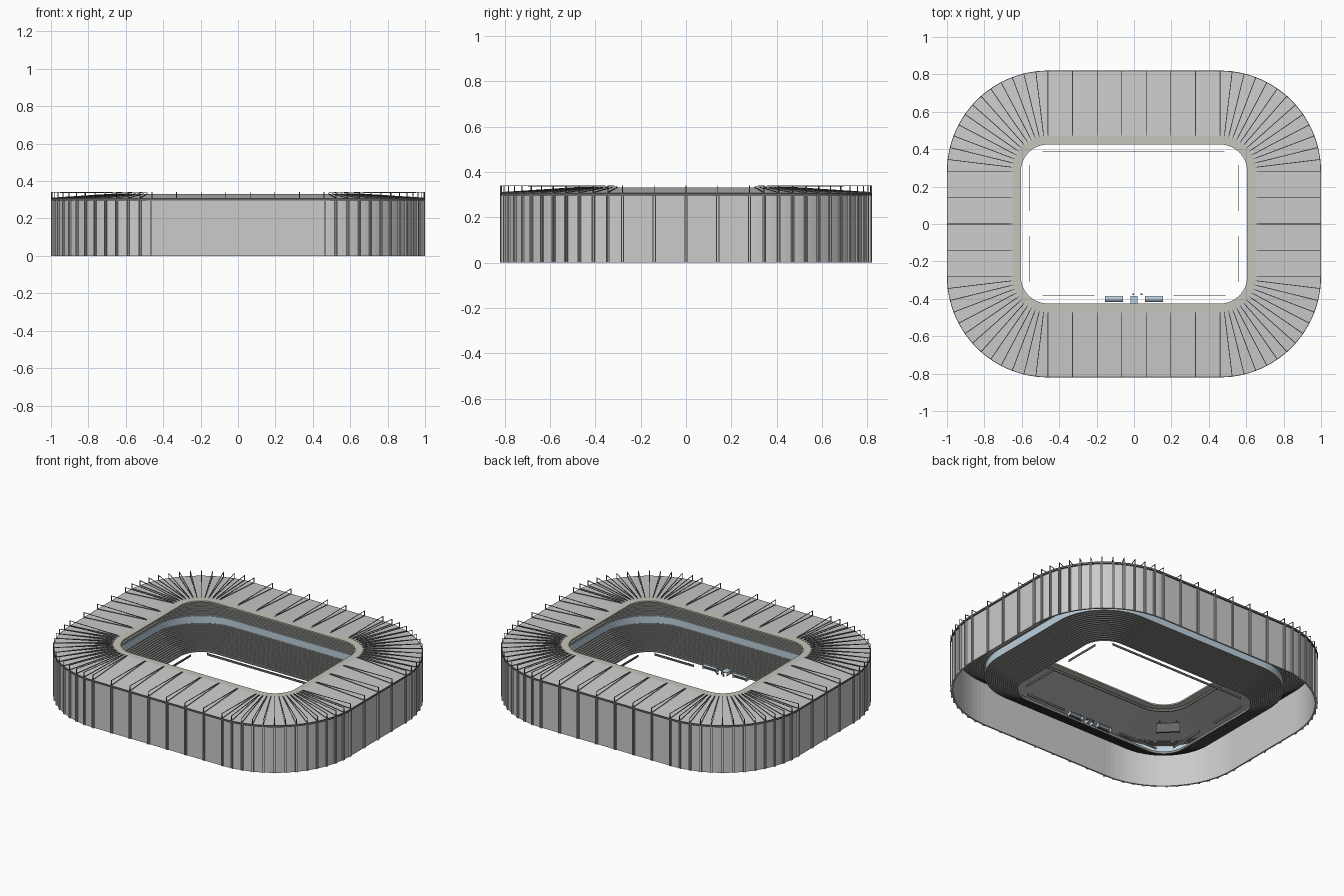
import bpy, bmesh, math
from mathutils import Vector

if "Cube" in bpy.data.objects:
    bpy.data.objects.remove(bpy.data.objects["Cube"])

CX, CY = 0.46, 0.28          # corner arc centres; everything is offset by r from them


def colour(name, rgb):
    m = bpy.data.materials.new(name)
    m.diffuse_color = (*rgb, 1)
    m.use_nodes = True
    m.node_tree.nodes["Principled BSDF"].inputs["Base Color"].default_value = m.diffuse_color
    return m


GLASS = colour("glass_blue", (0.50, 0.63, 0.72))
DARK = colour("dark_grey", (0.13, 0.13, 0.13))
SEAT = colour("seat_grey", (0.30, 0.30, 0.29))
LIP = colour("roof_lip_grey", (0.56, 0.56, 0.50))


def stations(arc, nx, ny):
    """Base points and outward normals around the rounded rectangle."""
    out = []
    corners = [(CX, CY), (-CX, CY), (-CX, -CY), (CX, -CY)]
    for k, (x, y) in enumerate(corners):
        for i in range(arc + 1):
            a = math.pi / 2 * (k + i / arc)
            out.append((Vector((x, y, 0)), Vector((math.cos(a), math.sin(a), 0))))
        # divisions of the following straight side
        a = math.pi / 2 * (k + 1)
        n = Vector((math.cos(a), math.sin(a), 0))
        p, q = Vector((x, y, 0)), Vector((*corners[(k + 1) % 4], 0))
        div = nx if k % 2 == 0 else ny
        out += [(p.lerp(q, i / div), n) for i in range(1, div)]
    return out


def finish(name, bm, mat=None):
    bmesh.ops.recalc_face_normals(bm, faces=bm.faces)
    me = bpy.data.meshes.new(name)
    bm.to_mesh(me)
    bm.free()
    ob = bpy.data.objects.new(name, me)
    bpy.context.collection.objects.link(ob)
    if mat:
        me.materials.append(mat)
    return ob


def ring(name, profile, mat=None):
    """Sweep a closed (r, z) profile around the stadium."""
    bm = bmesh.new()
    loops = [[bm.verts.new(c + n * r + Vector((0, 0, z))) for r, z in profile]
             for c, n in stations(26, 7, 4)]
    m = len(profile)
    for i, a in enumerate(loops):
        b = loops[(i + 1) % len(loops)]
        for j in range(m):
            k = (j + 1) % m
            bm.faces.new((a[j], b[j], b[k], a[k]))
    return finish(name, bm, mat)


def prism(bm, c, n, poly, w):
    """Extrude an (r, z) polygon sideways, centred on a station."""
    t = Vector((-n.y, n.x, 0)) * (w / 2)
    a, b = [[bm.verts.new(c + n * r + Vector((0, 0, z)) + t * s) for r, z in poly]
            for s in (-1, 1)]
    bm.faces.new(a)
    bm.faces.new(b[::-1])
    for i in range(len(poly)):
        j = (i + 1) % len(poly)
        bm.faces.new((a[i], a[j], b[j], b[i]))


def box(bm, x0, x1, y0, y1, z0, z1):
    prism(bm, Vector(((x0 + x1) / 2, 0, 0)), Vector((0, 1, 0)),
          [(y0, z0), (y1, z0), (y1, z1), (y0, z1)], x1 - x0)


def rect(r0, r1, z0, z1):
    return [(r0, z0), (r1, z0), (r1, z1), (r0, z1)]


def tier(r0, z0, r1, z1, rows, thick=0.008):
    """Stepped seating profile with a parallel stepped underside."""
    top, dr, dz = [(r0, z0)], (r1 - r0) / rows, (z1 - z0) / rows
    for i in range(rows):
        top += [(r0 + dr * i, z0 + dz * (i + 1)), (r0 + dr * (i + 1), z0 + dz * (i + 1))]
    return top + [(r + 0.003, z - thick) for r, z in reversed(top)]


# outer shell and roof
ring("outer_wall", rect(0.522, 0.532, 0.0, 0.302))
ring("eave_rim", rect(0.518, 0.54, 0.296, 0.308), DARK)
ring("roof_deck", [(0.536, 0.308), (0.19, 0.331), (0.19, 0.324), (0.52, 0.298)])
ring("roof_lip", [(0.19, 0.331), (0.145, 0.331), (0.145, 0.322), (0.19, 0.322)], LIP)
ring("roof_inner_fascia", rect(0.186, 0.19, 0.305, 0.324), DARK)

# seating bowl
ring("lower_stand", tier(0.145, 0.008, 0.335, 0.105, 16), SEAT)
ring("suite_glass_band", rect(0.325, 0.335, 0.105, 0.15), GLASS)
ring("upper_stand", tier(0.33, 0.15, 0.518, 0.285, 14), SEAT)

# facade ribs and roof trusses share the same stations
ribs, trusses = bmesh.new(), bmesh.new()
for c, n in stations(13, 7, 4):
    t = Vector((-n.y, n.x, 0))
    for s in (-0.005, 0.005):
        prism(ribs, c + t * s, n, rect(0.53, 0.54, 0.0, 0.298), 0.004)
    prism(trusses, c, n, rect(0.536, 0.54, 0.305, 0.341), 0.004)
    prism(trusses, c, n, [(0.54, 0.338), (0.54, 0.341), (0.2, 0.338), (0.2, 0.335)], 0.003)
    prism(trusses, c, n, [(0.54, 0.307), (0.54, 0.311), (0.19, 0.334), (0.19, 0.33)], 0.004)
finish("facade_ribs", ribs)
finish("roof_trusses", trusses, DARK)

# boards around the pitch
bm = bmesh.new()
box(bm, -0.49, 0.485, 0.384, 0.387, 0, 0.014)
for s in (-1, 1):
    box(bm, min(s * 0.21, s * 0.49), max(s * 0.21, s * 0.49), -0.383, -0.38, 0, 0.014)
    for y in (-0.31, 0.07):
        box(bm, s * 0.557 - 0.0015, s * 0.557 + 0.0015, y, y + 0.245, 0, 0.014)
finish("pitch_boards", bm, DARK)

# dugouts: curved shelter, bench and glass ends
shelter, bench = bmesh.new(), bmesh.new()
arc = [(math.cos(a), math.sin(a)) for a in [math.pi * (1 - i / 10) for i in range(8)]]
poly = [(-0.398 + 0.02 * x, 0.006 + 0.02 * z) for x, z in arc]
poly += [(-0.398 + 0.018 * x, 0.006 + 0.018 * z) for x, z in reversed(arc)]
side = [(-0.398 + 0.02 * x, 0.006 + 0.02 * z) for x, z in arc] + [(-0.387, 0), (-0.418, 0)]
for x in (-0.107, 0.107):
    prism(shelter, Vector((x, 0, 0)), Vector((0, 1, 0)), poly, 0.094)
    for e in (-0.047, 0.047):
        prism(shelter, Vector((x + e, 0, 0)), Vector((0, 1, 0)), side, 0.002)
    box(bench, x - 0.044, x + 0.044, -0.412, -0.4, 0, 0.008)
finish("dugout_shelters", shelter, GLASS)
finish("dugout_benches", bench, DARK)

# players' tunnel between the dugouts
bm = bmesh.new()
box(bm, -0.02, 0.02, -0.43, -0.385, 0.02, 0.023)
for x in (-0.02, 0.018):
    box(bm, x, x + 0.002, -0.43, -0.385, 0, 0.02)
finish("tunnel_canopy", bm, GLASS)
bm = bmesh.new()
for x in (-0.004, 0.04):
    box(bm, x - 0.005, x + 0.005, -0.38, -0.372, 0, 0.012)
finish("touchline_stands", bm, DARK)

# hanging screens in two opposite corners
bm = bmesh.new()
for s in (-1, 1):
    n = Vector((s, s, 0)).normalized()
    c = Vector((s * CX, s * CY, 0))
    prism(bm, c, n, rect(0.30, 0.312, 0.235, 0.295), 0.14)
    for o in (-0.05, 0.05):
        prism(bm, c + Vector((-n.y, n.x, 0)) * o, n, rect(0.304, 0.308, 0.295, 0.318), 0.004)
finish("corner_screens", bm, DARK)
